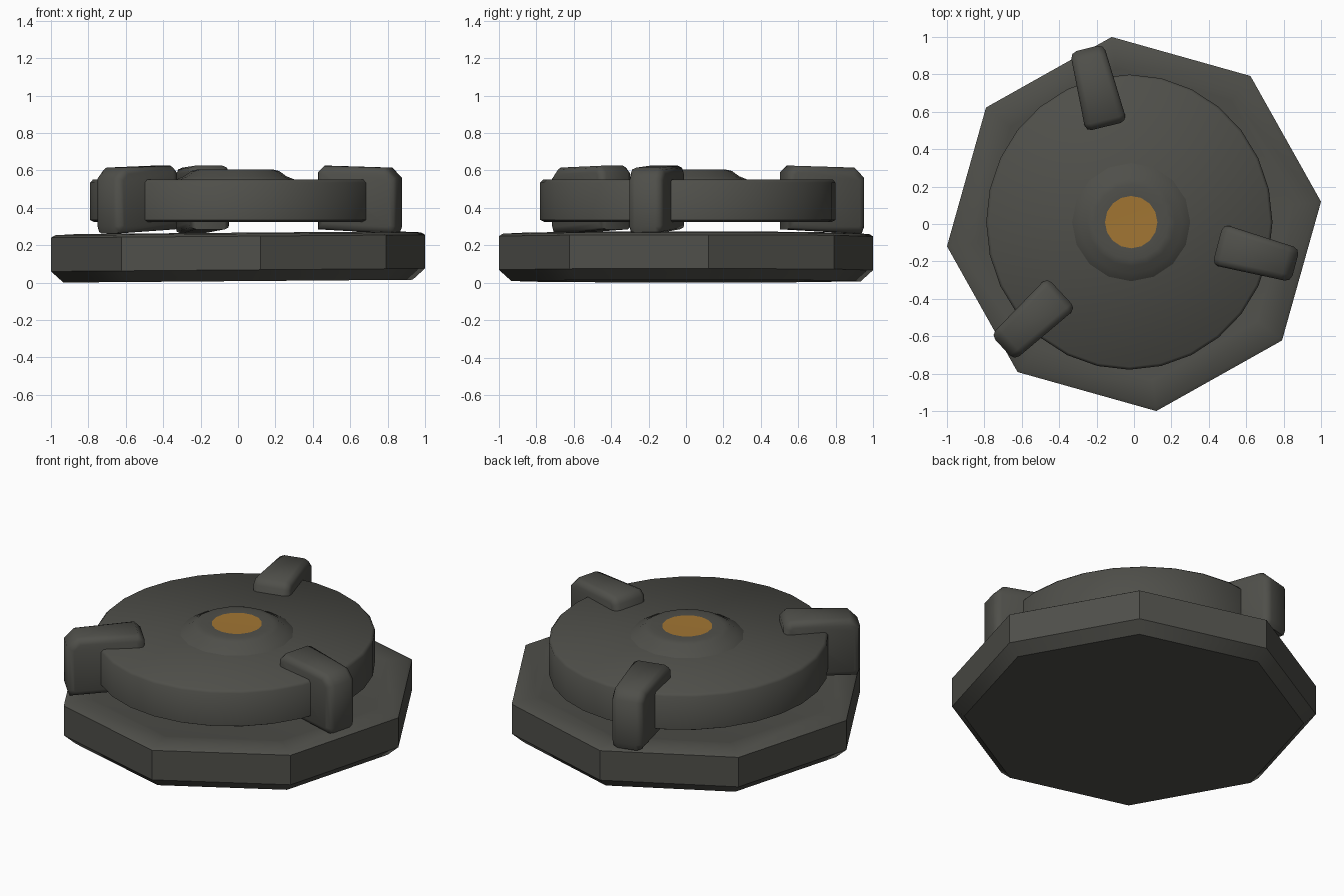
import bpy, bmesh, math
from mathutils import Matrix

if "Cube" in bpy.data.objects:
    bpy.data.objects.remove(bpy.data.objects["Cube"])


def material(name, rgb):
    m = bpy.data.materials.new(name)
    m.diffuse_color = (*rgb, 1)
    m.use_nodes = True
    m.node_tree.nodes["Principled BSDF"].inputs["Base Color"].default_value = m.diffuse_color
    return m


GREY = material("dark_grey_metal", (0.078, 0.078, 0.068))
ORANGE = material("amber", (0.36, 0.18, 0.033))


def finish(name, bm, mats, angle):
    bmesh.ops.recalc_face_normals(bm, faces=bm.faces)
    me = bpy.data.meshes.new(name)
    bm.to_mesh(me)
    bm.free()
    ob = bpy.data.objects.new(name, me)
    bpy.context.collection.objects.link(ob)
    for m in mats:
        me.materials.append(m)
    bpy.ops.object.select_all(action='DESELECT')
    ob.select_set(True)
    bpy.context.view_layer.objects.active = ob
    bpy.ops.object.shade_smooth_by_angle(angle=math.radians(angle))
    return ob


def lathe(profile, sides, turn=0.0):
    """Closed solid from (radius, z) rings, capped at both ends."""
    bm = bmesh.new()
    rings = []
    for r, z in profile:
        rings.append([bm.verts.new((r * math.cos(turn + math.tau * i / sides),
                                    r * math.sin(turn + math.tau * i / sides), z))
                      for i in range(sides)])
    for a, b in zip(rings, rings[1:]):
        for i in range(sides):
            j = (i + 1) % sides
            bm.faces.new((a[i], a[j], b[j], b[i]))
    bm.faces.new(rings[0][::-1])
    bm.faces.new(rings[-1])
    return bm


# Octagonal base plate, very slightly tilted
bm = lathe([(0.94, 0), (1.007, 0.06), (1.007, 0.24), (0.985, 0.253),
            (0.86, 0.259), (0.84, 0.255)], 8, math.radians(6.8))
for v in bm.verts:
    v.co.z += 0.008 + 0.008 * v.co.x
finish("base_plate", bm, [GREY], 40)

# Floating round disc held by the clamps
bm = lathe([(0.765, 0.325), (0.785, 0.335), (0.785, 0.535), (0.77, 0.551)], 28)
bm.transform(Matrix.Translation((-0.025, 0.01, 0)) @ Matrix.Diagonal((0.975, 1.005, 1, 1)))
finish("disc", bm, [GREY], 50)

# Central boss with an amber lens on top
bm = lathe([(0.325, 0.54), (0.315, 0.552), (0.275, 0.568), (0.235, 0.597),
            (0.20, 0.605), (0.14, 0.603)], 16)
bm.normal_update()
for f in bm.faces:
    if f.normal.z > 0.9 and f.calc_center_median().xy.length < 0.05:
        f.material_index = 1
bm.transform(Matrix.Translation((-0.015, 0.01, 0)))
finish("centre_boss", bm, [GREY, ORANGE], 50)

# Clamps: side profile (along, z) extruded across, tapered and bevelled
CLAMP = [(-0.215, 0.285), (0.20, 0.262), (0.215, 0.30), (0.215, 0.56),
         (0.16, 0.615), (-0.18, 0.625), (-0.215, 0.59)]
for name, x, y, heading in [("clamp_back", -0.20, 0.73, 104),
                            ("clamp_left", -0.545, -0.515, 223),
                            ("clamp_right", 0.655, -0.165, -15)]:
    bm = bmesh.new()
    sides = []
    for s in (-1, 1):
        sides.append([bm.verts.new((u, s * (0.103 - 0.05 * u), z)) for u, z in CLAMP])
    n = len(CLAMP)
    bm.faces.new(sides[0])
    bm.faces.new(sides[1][::-1])
    for i in range(n):
        j = (i + 1) % n
        bm.faces.new((sides[0][i], sides[0][j], sides[1][j], sides[1][i]))
    bmesh.ops.recalc_face_normals(bm, faces=bm.faces)
    rim = [e for e in bm.edges if abs(e.verts[0].co.y - e.verts[1].co.y) < 0.06]
    bmesh.ops.bevel(bm, geom=rim, offset=0.035, segments=2, profile=0.5,
                    affect='EDGES', clamp_overlap=True)
    bm.transform(Matrix.Translation((x, y, 0)) @ Matrix.Rotation(math.radians(heading), 4, 'Z'))
    finish(name, bm, [GREY], 50)
